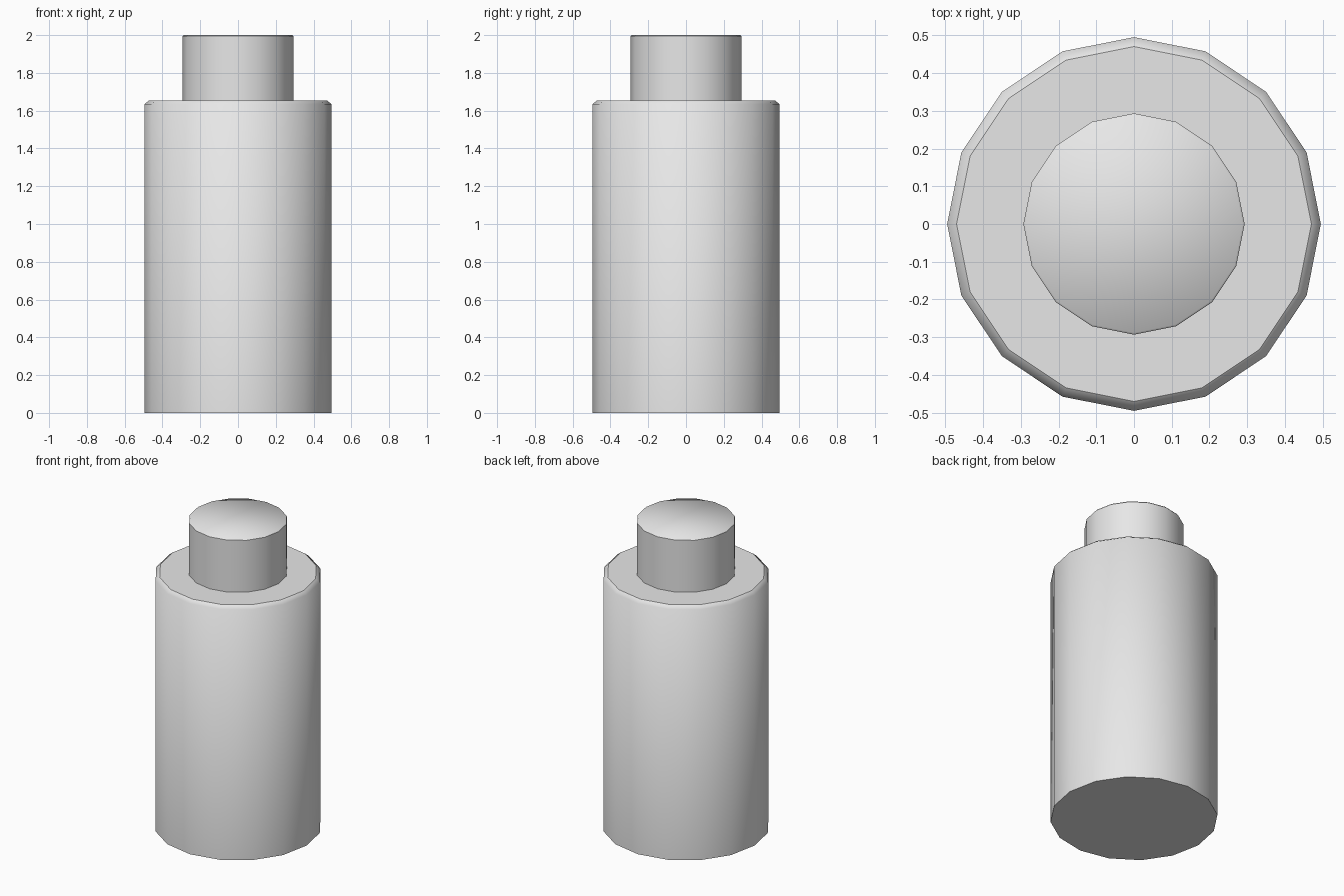
import bpy, bmesh, math

if "Cube" in bpy.data.objects:
    bpy.data.objects.remove(bpy.data.objects["Cube"])

SIDES = 16

grey = bpy.data.materials.new("light_grey")
grey.diffuse_color = (0.8, 0.8, 0.8, 1.0)
grey.use_nodes = True
grey.node_tree.nodes["Principled BSDF"].inputs["Base Color"].default_value = grey.diffuse_color


def turned_part(name, profile, sharp_rings):
    """Revolve (radius, height) points, cap both ends, crease the listed rings."""
    bm = bmesh.new()
    rings = []
    for r, z in profile:
        rings.append([bm.verts.new((r * math.cos(2 * math.pi * i / SIDES),
                                    r * math.sin(2 * math.pi * i / SIDES), z))
                      for i in range(SIDES)])
    for low, high in zip(rings, rings[1:]):
        for i in range(SIDES):
            j = (i + 1) % SIDES
            bm.faces.new((low[i], low[j], high[j], high[i]))
    bm.faces.new(rings[0][::-1])
    bm.faces.new(rings[-1])
    for f in bm.faces:
        f.smooth = True
    for k in sharp_rings:
        for i in range(SIDES):
            bm.edges.get((rings[k][i], rings[k][(i + 1) % SIDES])).smooth = False
    mesh = bpy.data.meshes.new(name)
    bm.to_mesh(mesh)
    bm.free()
    mesh.materials.append(grey)
    obj = bpy.data.objects.new(name, mesh)
    bpy.context.collection.objects.link(obj)
    return obj


# Main cylinder with a softened, chamfered shoulder and a flat top
turned_part("body", [(0.495, 0.0), (0.495, 1.635), (0.47, 1.655)], [0, 2])

# Narrow neck with a fine bevel that blends into its top
turned_part("neck", [(0.293, 1.60), (0.293, 1.994), (0.288, 2.0)], [0, 1])
